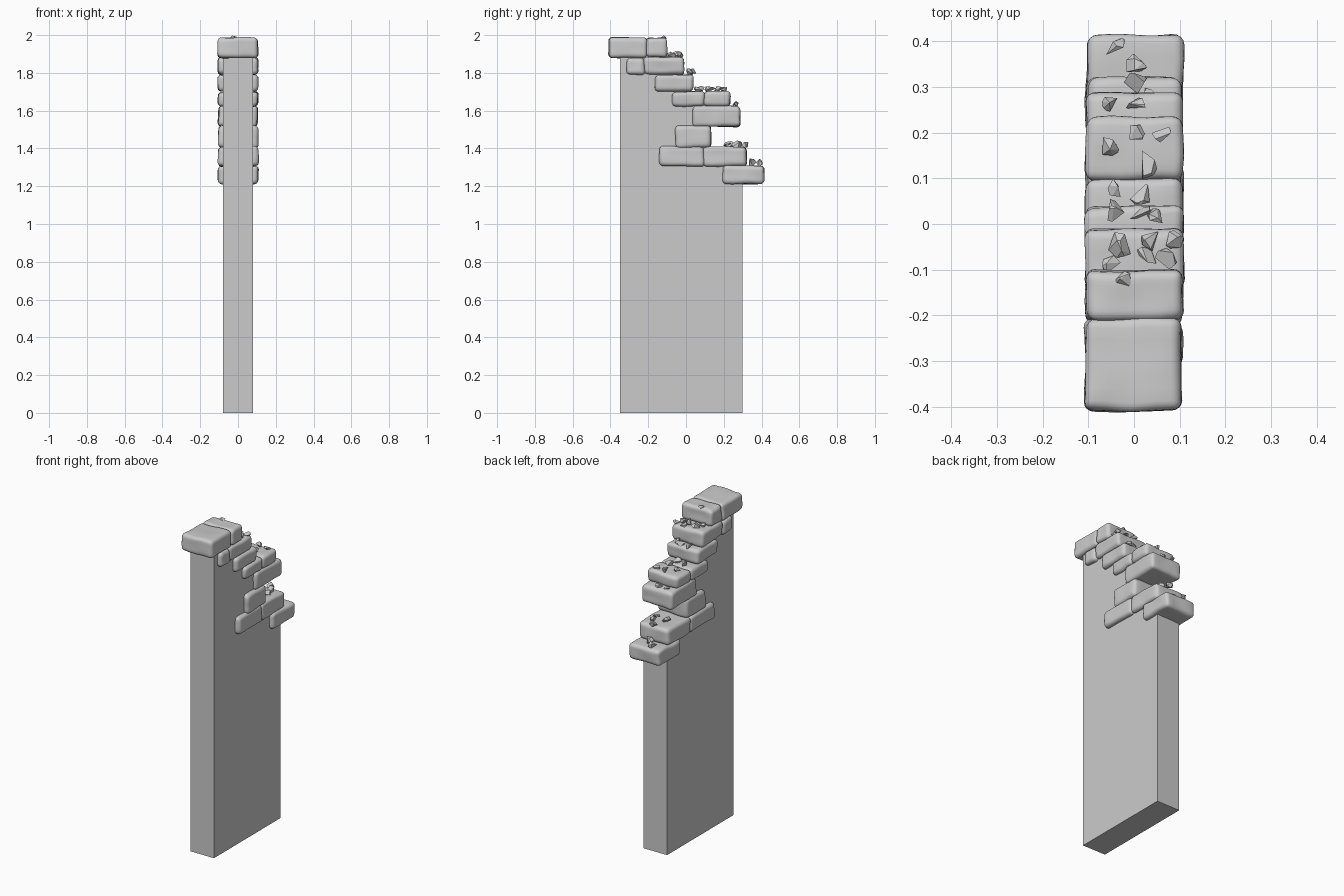
import bpy, bmesh, random
from mathutils import Vector, noise

if "Cube" in bpy.data.objects:
    bpy.data.objects.remove(bpy.data.objects["Cube"])

random.seed(7)


def add_object(name, bm, smooth):
    bmesh.ops.recalc_face_normals(bm, faces=bm.faces)
    me = bpy.data.meshes.new(name)
    bm.to_mesh(me)
    bm.free()
    for p in me.polygons:
        p.use_smooth = smooth
    ob = bpy.data.objects.new(name, me)
    bpy.context.collection.objects.link(ob)
    return ob


# Plastered wall core: stepped side profile extruded across x
profile = [(-0.35, 0), (0.30, 0), (0.30, 1.26), (0.28, 1.26), (0.28, 1.36),
           (0.10, 1.36), (0.10, 1.66), (0.0, 1.66), (0.0, 1.74), (-0.05, 1.74),
           (-0.05, 1.84), (-0.15, 1.84), (-0.15, 1.94), (-0.35, 1.94)]
# the front edge stops under the overhanging top brick
profile[-1] = (-0.35, 1.92)
bm = bmesh.new()
face = bm.faces.new([bm.verts.new((-0.08, y, z)) for y, z in profile])
ext = bmesh.ops.extrude_face_region(bm, geom=[face])
bmesh.ops.translate(bm, vec=(0.16, 0, 0),
                    verts=[v for v in ext["geom"] if isinstance(v, bmesh.types.BMVert)])
add_object("wall_core", bm, False)


# Worn brick: rounded, slightly warped block spanning the wall thickness
def brick(i, y0, y1, z0, z1):
    bm = bmesh.new()
    bmesh.ops.create_cube(bm, size=1)
    half = 0.105
    for v in bm.verts:
        j = [random.uniform(-0.004, 0.004) for _ in range(3)]
        v.co = Vector((2 * half * v.co.x + j[0],
                       (y0 + y1) / 2 + v.co.y * (y1 - y0) + j[1],
                       (z0 + z1) / 2 + v.co.z * (z1 - z0) + j[2]))
    bmesh.ops.bevel(bm, geom=bm.edges[:], offset=0.021, offset_type='OFFSET',
                    segments=4, profile=0.5, affect='EDGES')
    long_edges = [e for e in bm.edges if e.calc_length() > 0.04]
    bmesh.ops.subdivide_edges(bm, edges=long_edges, cuts=5, use_grid_fill=True)
    for v in bm.verts:
        v.co += noise.noise_vector(v.co * 13 + Vector((i * 3.1, 0, 0))) * 0.005
    add_object(f"brick_{i:02d}", bm, True)


bricks = [(-0.41, -0.205, 1.88, 1.987), (-0.21, -0.10, 1.885, 1.985),
          (-0.315, -0.22, 1.79, 1.88), (-0.22, -0.01, 1.79, 1.885),
          (-0.165, 0.04, 1.70, 1.79), (-0.075, 0.10, 1.625, 1.70),
          (0.095, 0.235, 1.625, 1.70), (0.035, 0.287, 1.515, 1.628),
          (-0.055, 0.13, 1.405, 1.522), (-0.14, 0.10, 1.305, 1.41),
          (0.095, 0.32, 1.305, 1.407), (0.195, 0.41, 1.212, 1.31)]
for i, b in enumerate(bricks, 1):
    brick(i, *b)


# Rubble chip: faceted convex hull of random points on an ellipsoid
def chip(i, x, y, z, r):
    bm = bmesh.new()
    for _ in range(10):
        d = Vector([random.gauss(0, 1) for _ in range(3)]).normalized()
        bm.verts.new((x + d.x * r, y + d.y * r, z + d.z * r * 0.75))
    hull = bmesh.ops.convex_hull(bm, input=bm.verts[:])
    bmesh.ops.delete(bm, geom=[g for g in hull["geom_interior"]
                               if isinstance(g, bmesh.types.BMVert)], context='VERTS')
    bmesh.ops.dissolve_limit(bm, angle_limit=0.3, verts=bm.verts[:], edges=bm.edges[:])
    add_object(f"rubble_{i:02d}", bm, False)


# Rubble grouped by the brick top it rests on: z, [(x, y, radius)]
rubble = [(1.325, [(-0.035, 0.38, 0.028), (0.01, 0.345, 0.03)]),
          (1.42, [(0.005, 0.31, 0.027), (-0.03, 0.23, 0.028), (0.03, 0.27, 0.03),
                  (0.05, 0.22, 0.024)]),
          (1.637, [(-0.05, 0.265, 0.02), (0.005, 0.258, 0.022)]),
          (1.713, [(0.0, 0.2, 0.024), (0.06, 0.2, 0.022), (-0.055, 0.17, 0.024),
                   (0.02, 0.13, 0.032), (-0.04, 0.08, 0.025), (0.015, 0.065, 0.026)]),
          (1.805, [(-0.045, 0.03, 0.026), (0.01, 0.025, 0.028), (0.04, 0.01, 0.027)]),
          (1.895, [(-0.03, -0.045, 0.03), (0.04, -0.035, 0.025), (0.088, -0.035, 0.022),
                   (0.025, -0.075, 0.026), (0.07, -0.075, 0.025), (-0.05, -0.09, 0.022)]),
          (1.985, [(-0.02, -0.122, 0.02)])]
n = 0
for z, group in rubble:
    for x, y, r in group:
        n += 1
        chip(n, x, y, z, r)
